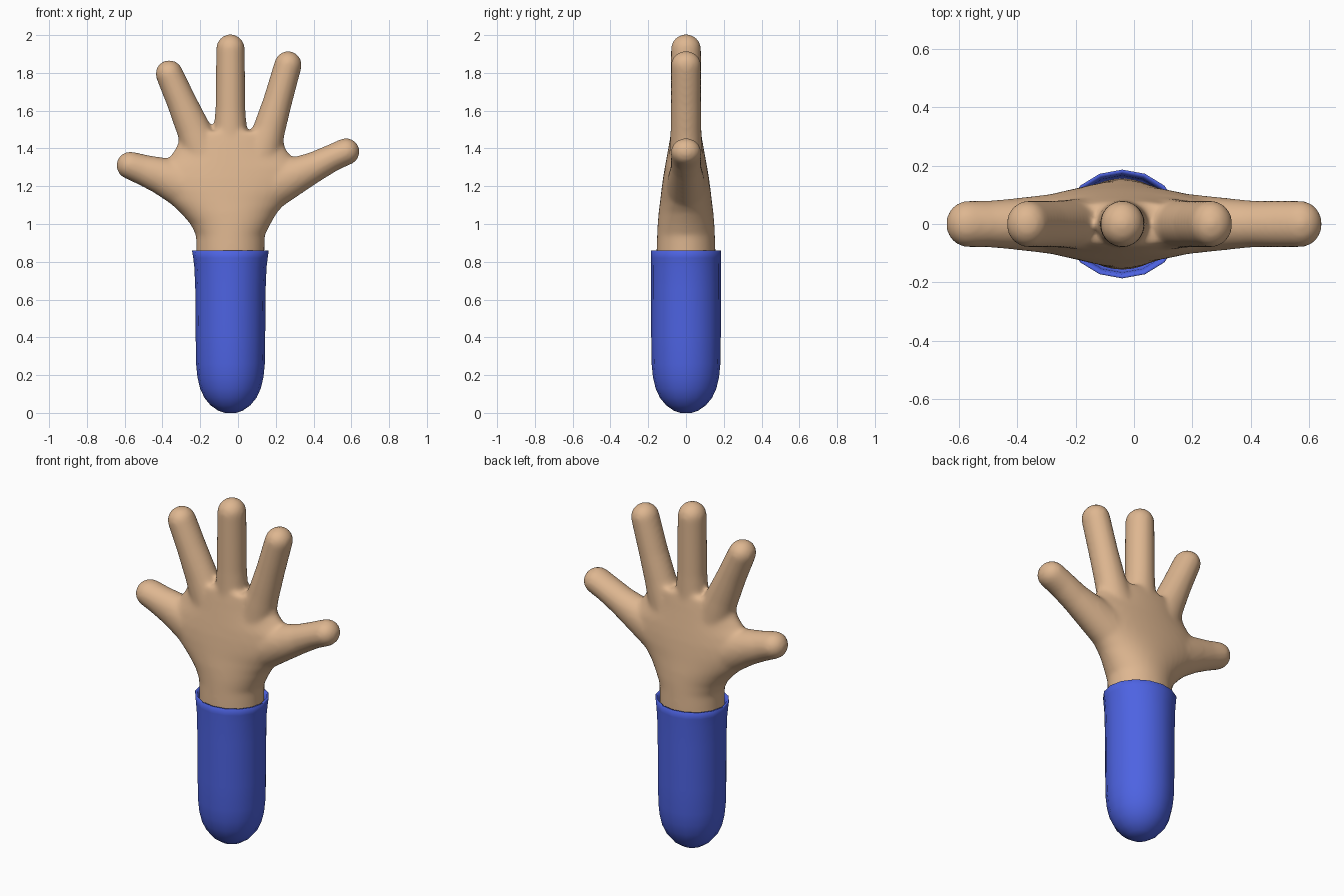
import bpy, bmesh, math
from mathutils import Vector

CX = -0.04  # forearm axis


def material(name, rgb):
    m = bpy.data.materials.new(name)
    m.diffuse_color = (*rgb, 1)
    return m


skin = material("tan skin", (0.73, 0.47, 0.28))
cloth = material("blue cloth", (0.075, 0.125, 0.76))


def loft(bm, rings, n):
    """Skin a list of rings (centre, side axis, half width, half depth in y)."""
    rows = []
    for c, side, w, d in rings:
        rows.append([bm.verts.new(c + side * (w * math.cos(a)) + Vector((0, d * math.sin(a), 0)))
                     for a in (2 * math.pi * i / n for i in range(n))])
    for a, b in zip(rows, rows[1:]):
        for i in range(n):
            j = (i + 1) % n
            bm.faces.new((a[i], a[j], b[j], b[i]))
    bm.faces.new(rows[0][::-1])
    bm.faces.new(rows[-1])


def finger(bm, pts):
    """Tapered tube through (x, z, half width, half depth) with a round tip."""
    pos = [Vector((p[0], 0, p[1])) for p in pts]
    rings = []
    for i, p in enumerate(pts):
        t = (pos[min(i + 1, len(pts) - 1)] - pos[max(i - 1, 0)]).normalized()
        rings.append((pos[i], Vector((t.z, 0, -t.x)), p[2], p[3]))
    c, side, w, d = rings[-1]
    for k in range(1, 8):
        a = math.radians(12.5 * k)
        rings.append((c + t * (w * math.sin(a)), side, w * math.cos(a), d * math.cos(a)))
    loft(bm, rings, 24)


def make_object(name, bm, mat):
    bmesh.ops.recalc_face_normals(bm, faces=bm.faces)
    me = bpy.data.meshes.new(name)
    bm.to_mesh(me)
    bm.free()
    me.materials.append(mat)
    for p in me.polygons:
        p.use_smooth = True
    ob = bpy.data.objects.new(name, me)
    bpy.context.collection.objects.link(ob)
    return ob


# hand: palm sections (z, left x, right x, half depth)
X = Vector((1, 0, 0))
palm = [(0.74, -0.22, 0.14, 0.156), (0.86, -0.22, 0.14, 0.156), (0.94, -0.222, 0.142, 0.153),
        (1.00, -0.252, 0.172, 0.150), (1.06, -0.305, 0.207, 0.145), (1.12, -0.37, 0.26, 0.137),
        (1.18, -0.43, 0.33, 0.130), (1.24, -0.45, 0.36, 0.122), (1.30, -0.42, 0.35, 0.112),
        (1.35, -0.365, 0.29, 0.103), (1.40, -0.33, 0.25, 0.094), (1.45, -0.31, 0.24, 0.085),
        (1.49, -0.28, 0.22, 0.076)]
bm = bmesh.new()
loft(bm, [(Vector(((l + r) / 2, 0, z)), X, (r - l) / 2, d) for z, l, r, d in palm], 48)

# five fingers, left to right in the front view
finger(bm, [(-0.22, 1.18, 0.14, 0.11), (-0.41, 1.257, 0.098, 0.088), (-0.50, 1.286, 0.082, 0.080),
            (-0.57, 1.310, 0.074, 0.080)])
finger(bm, [(-0.17, 1.34, 0.11, 0.09), (-0.235, 1.50, 0.091, 0.082), (-0.30, 1.65, 0.079, 0.080),
            (-0.364, 1.795, 0.073, 0.080)])
finger(bm, [(CX, 1.34, 0.11, 0.09), (CX, 1.50, 0.088, 0.082), (CX, 1.60, 0.080, 0.080),
            (CX, 1.929, 0.076, 0.080)])
finger(bm, [(0.11, 1.34, 0.11, 0.09), (0.165, 1.50, 0.086, 0.082), (0.21, 1.65, 0.077, 0.080),
            (0.265, 1.843, 0.073, 0.080)])
finger(bm, [(0.12, 1.18, 0.14, 0.11), (0.33, 1.268, 0.094, 0.088), (0.41, 1.305, 0.080, 0.080),
            (0.50, 1.351, 0.072, 0.080), (0.572, 1.383, 0.072, 0.080)])
hand = make_object("hand", bm, skin)

# fuse the palm and fingers into one soft surface
rm = hand.modifiers.new("fuse", 'REMESH')
rm.mode = 'VOXEL'
rm.voxel_size = 0.011
rm.use_smooth_shade = True
sm = hand.modifiers.new("soften", 'SMOOTH')
sm.factor = 0.5
sm.iterations = 14

# sleeve: rounded bottom, slightly flared cuff turned inward (z, half width, half depth)
prof = [(0.0, 0.03, 0.03), (0.012, 0.065, 0.065), (0.04, 0.105, 0.105), (0.08, 0.138, 0.138),
        (0.13, 0.161, 0.161), (0.19, 0.175, 0.175), (0.26, 0.182, 0.182), (0.40, 0.184, 0.184),
        (0.65, 0.186, 0.185), (0.77, 0.191, 0.185), (0.82, 0.197, 0.186), (0.858, 0.203, 0.186),
        (0.86, 0.200, 0.183), (0.857, 0.190, 0.174), (0.83, 0.183, 0.166), (0.76, 0.176, 0.158)]
bm = bmesh.new()
loft(bm, [(Vector((CX, 0, z)), X, w, d) for z, w, d in prof], 16)
sleeve = make_object("sleeve", bm, cloth)
